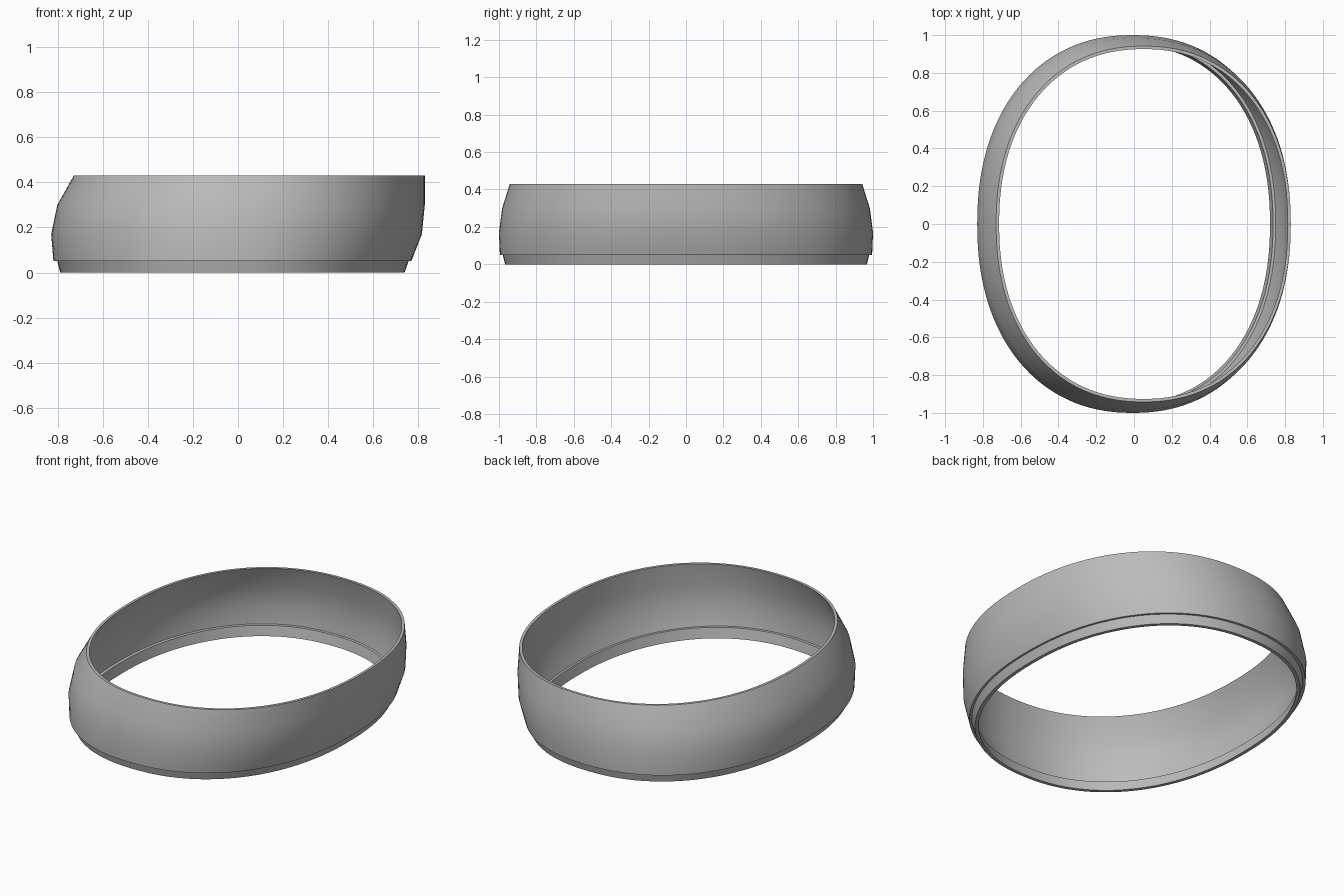
import bpy, bmesh, math

cube = bpy.data.objects.get("Cube")
if cube:
    bpy.data.objects.remove(cube, do_unlink=True)

SEGMENTS = 128
ROUNDNESS = 2.2

grey = bpy.data.materials.new("plain grey")
grey.use_nodes = True
colour = (0.5, 0.5, 0.5, 1)
grey.diffuse_color = colour
grey.node_tree.nodes["Principled BSDF"].inputs["Base Color"].default_value = colour

# Outer wall sections from bottom to top: height, right x, left x, half depth
WALL = [
    (0.05, -0.82, 0.77, 0.995),
    (0.17, -0.83, 0.817, 1.0),
    (0.30, -0.803, 0.83, 0.983),
    (0.43, -0.73, 0.83, 0.942),
]
# Lower lip sections, stepped in from the wall
LIP = [(0.0, -0.79, 0.74, 0.967), (0.05, -0.803, 0.758, 0.98)]


def inset(section, amount, lift=0.0):
    z, x0, x1, depth = section
    return (z + lift, x0 + amount, x1 - amount, depth - amount)


def oval(bm, section):
    """One ring of vertices on a slightly squared oval."""
    z, x0, x1, depth = section
    power = 2 / ROUNDNESS
    ring = []
    for i in range(SEGMENTS):
        a = math.tau * i / SEGMENTS
        c, s = math.cos(a), math.sin(a)
        x = (x0 + x1) / 2 + (x1 - x0) / 2 * math.copysign(abs(c) ** power, c)
        y = depth * math.copysign(abs(s) ** power, s)
        ring.append(bm.verts.new((x, y, z)))
    return ring


def loft_band(name, sections):
    """Skin the sections in order and close the last one back to the first."""
    bm = bmesh.new()
    rings = [oval(bm, s) for s in sections]
    for low, high in zip(rings, rings[1:] + rings[:1]):
        for i in range(SEGMENTS):
            j = (i + 1) % SEGMENTS
            bm.faces.new((low[i], low[j], high[j], high[i]))
    bmesh.ops.recalc_face_normals(bm, faces=bm.faces)
    mesh = bpy.data.meshes.new(name)
    bm.to_mesh(mesh)
    bm.free()
    mesh.materials.append(grey)
    band = bpy.data.objects.new(name, mesh)
    bpy.context.collection.objects.link(band)
    bpy.ops.object.select_all(action="DESELECT")
    band.select_set(True)
    bpy.context.view_layer.objects.active = band
    bpy.ops.object.shade_smooth_by_angle(angle=math.radians(30))


# Hollow leaning band: outer skin up, inner skin down, then the stepped lip
inner_wall = [inset(s, 0.016) for s in reversed(WALL[1:])]
ledge = inset(WALL[0], 0.02, 0.01)
inner_lip = [inset(LIP[1], 0.022, 0.01), inset(LIP[0], 0.02)]
loft_band("ring_band", LIP + WALL + inner_wall + [ledge] + inner_lip)
